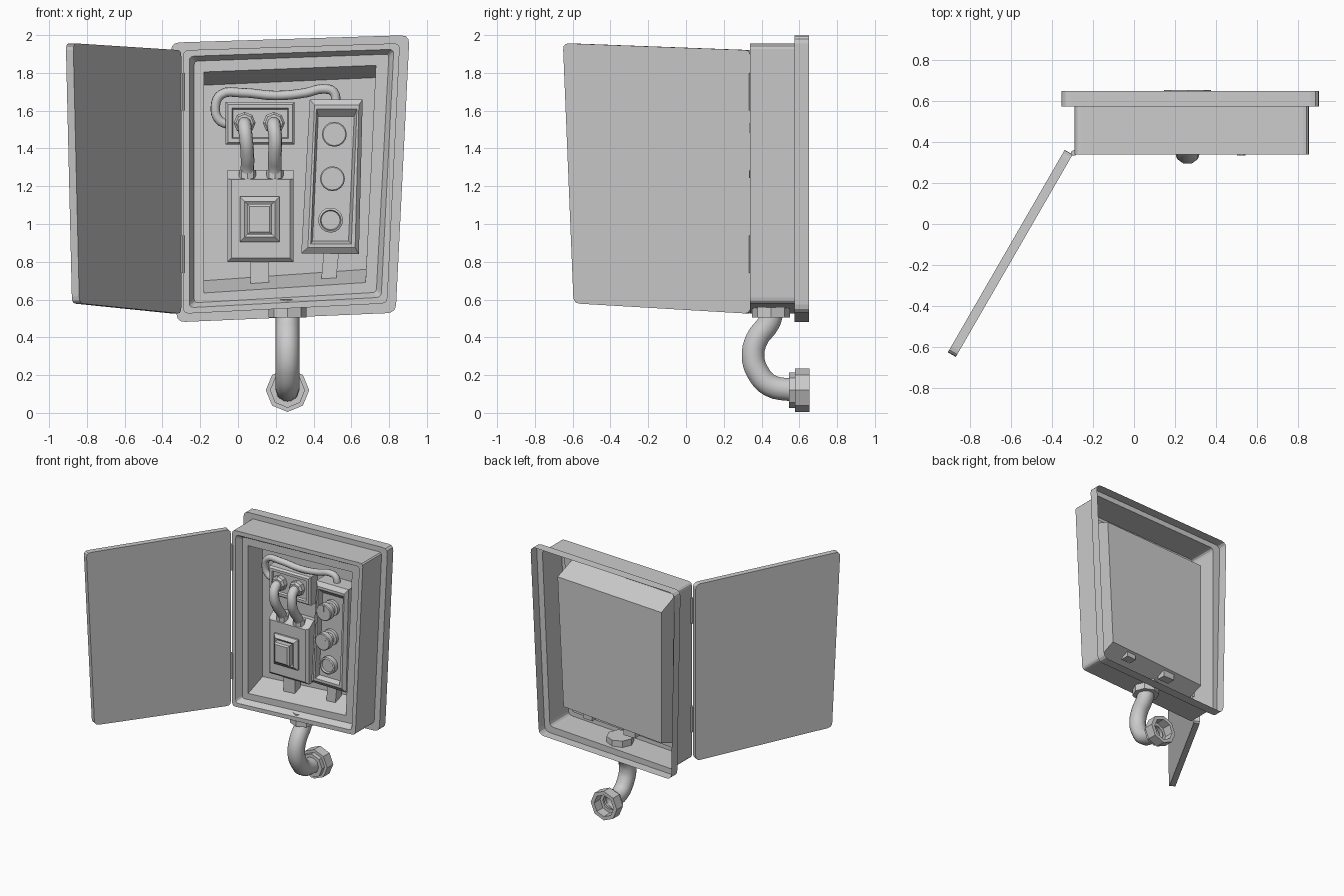
import bpy, bmesh
from math import cos, sin, pi, radians
from mathutils import Vector

if "Cube" in bpy.data.objects:
    bpy.data.objects.remove(bpy.data.objects["Cube"])


def loft(name, rings, cap_first=False, cap_last=True, smooth=False):
    """Skin a stack of equal-length rings, merging collapsed corners."""
    bm = bmesh.new()
    vs = [[bm.verts.new(p) for p in r] for r in rings]
    n = len(rings[0])
    for a, b in zip(vs, vs[1:]):
        for i in range(n):
            j = (i + 1) % n
            bm.faces.new((a[i], a[j], b[j], b[i]))
    if cap_first:
        bm.faces.new(vs[0][::-1])
    if cap_last:
        bm.faces.new(vs[-1])
    bmesh.ops.remove_doubles(bm, verts=bm.verts, dist=1e-5)
    me = bpy.data.meshes.new(name)
    bm.to_mesh(me)
    bm.free()
    ob = bpy.data.objects.new(name, me)
    bpy.context.collection.objects.link(ob)
    if smooth:
        shade(ob)
    return ob


def shade(ob):
    bpy.ops.object.select_all(action='DESELECT')
    ob.select_set(True)
    bpy.context.view_layer.objects.active = ob
    bpy.ops.object.shade_smooth_by_angle(angle=radians(40))


def ring(quad, y, r=0.0, seg=3):
    """Four x,z corners (counter-clockwise from the front), rounded by r."""
    pts = []
    for i in range(4):
        p = Vector(quad[i])
        a = p + (Vector(quad[i - 1]) - p).normalized() * r
        b = p + (Vector(quad[(i + 1) % 4]) - p).normalized() * r
        for k in range(seg + 1):
            t = k / seg
            q = a * (1 - t) ** 2 + p * 2 * t * (1 - t) + b * t * t
            pts.append((q.x, y, q.y))
    return pts


def rect(x0, x1, z0, z1):
    return [(x0, z0), (x1, z0), (x1, z1), (x0, z1)]


def inset(quad, d):
    sx, sz = (1, -1, -1, 1), (1, 1, -1, -1)
    return [(p[0] + d * a, p[1] + d * b) for p, a, b in zip(quad, sx, sz)]


def block(name, steps, **kw):
    return loft(name, [ring(q, y, 0, 1) for q, y in steps], **kw)


def turned(name, c, profile, n=8, axis='y', caps=(False, True), smooth=False):
    """Revolve (radius, position) pairs about an axis through c."""
    rings = []
    for r, t in profile:
        cs = [(c[0] + r * cos(2 * pi * i / n), c[1] + r * sin(2 * pi * i / n)) for i in range(n)]
        rings.append([(u, t, v) if axis == 'y' else (u, v, t) for u, v in cs])
    return loft(name, rings, caps[0], caps[1], smooth)


def tube(name, pts, r, caps=True):
    cu = bpy.data.curves.new(name, 'CURVE')
    cu.dimensions = '3D'
    cu.bevel_depth, cu.bevel_resolution, cu.resolution_u = r, 3, 4
    cu.use_fill_caps = caps
    s = cu.splines.new('BEZIER')
    s.bezier_points.add(len(pts) - 1)
    for b, p in zip(s.bezier_points, pts):
        b.co = p
        b.handle_left_type = b.handle_right_type = 'AUTO'
    ob = bpy.data.objects.new(name, cu)
    bpy.context.collection.objects.link(ob)
    bpy.ops.object.select_all(action='DESELECT')
    ob.select_set(True)
    bpy.context.view_layer.objects.active = ob
    bpy.ops.object.convert(target='MESH')
    shade(bpy.context.view_layer.objects.active)


# Cabinet: one open-backed shell from flange to recessed back panel
flange = [(-.325, .48), (.835, .53), (.908, 2.0), (-.355, 1.96)]
case = [(-.29, .525), (.79, .58), (.857, 1.957), (-.29, 1.92)]
mouth = [(-.18, .635), (.675, .69), (.73, 1.84), (-.18, 1.805)]
panel = [(-.18, .70), (.678, .76), (.73, 1.775), (-.18, 1.735)]
loft("cabinet_shell", [
    ring(flange, .65, .045), ring(flange, .575, .045),
    ring(case, .575, .03), ring(case, .34, .03),
    ring(inset(case, .032), .34, .025), ring(inset(case, .058), .385, .02),
    ring(mouth, .385), ring(panel, .565)])

# Door, modelled closed about its hinge edge and swung open
leaf = [(0, .525), (1.08, .58), (1.145, 1.957), (0, 1.92)]
door = loft("door", [ring(leaf, 0, .035), ring(leaf, -.045, .035)], cap_first=True)
door.location = (-.30, .34, 0)
door.rotation_euler.z = radians(240)
for i, z in enumerate((.74, 1.60)):
    turned(f"hinge_{i}", (-.295, .347), [(.014, z), (.014, z + .2)], 8, 'z', (True, True))

# Conduit below the cabinet with its collar and wall nut
turned("conduit_collar", (.262, .45), [(.1, .505), (.1, .6)], 8, 'z', (True, True))
tube("conduit", [(.262, .455, .53), (.262, .44, .48), (.262, .375, .39), (.262, .355, .30),
                 (.262, .38, .215), (.262, .445, .145), (.262, .57, .12)], .063, False)
turned("wall_nut", (.262, .12), [(.06, .58), (.085, .58), (.085, .655), (.115, .655), (.115, .578),
                                 (.093, .578), (.093, .545), (.06, .545)], 8, caps=(False, False))

# Breaker box with sloping top, push button and foot
block("breaker_box", [(rect(-.055, .295, .80, 1.285), .565), (rect(-.055, .295, .80, 1.285), .53),
                      (rect(-.055, .295, .80, 1.24), .47), (rect(-.035, .275, .82, 1.235), .45)])
btn = rect(.01, .22, .905, 1.145)
block("push_button", [(btn, .46), (btn, .435), (inset(btn, .025), .415), (inset(btn, .04), .425),
                      (inset(btn, .04), .385), (inset(btn, .052), .375)])
foot = rect(.065, .165, .665, .82)
block("breaker_foot", [(foot, .545), (foot, .475)], cap_first=True)

# Socket box above the breaker
sock = rect(-.065, .30, 1.42, 1.645)
block("socket_box", [(sock, .565), (sock, .485), (inset(sock, .012), .47),
                     (inset(sock, .032), .47), (inset(sock, .038), .485)])

# Two thick cables with octagonal plugs and terminals
for i, (x, xb) in enumerate(((.035, .05), (.19, .195))):
    turned(f"plug_{i}", (x, 1.535), [(.058, .49), (.058, .45), (.046, .435)])
    tube(f"thick_cable_{i}", [(x, .46, 1.535), (x, .415, 1.52), (x + .008, .392, 1.45),
                              (xb, .425, 1.36), (xb, .475, 1.29), (xb, .49, 1.24)], .036)
    turned(f"terminal_{i}", (xb, .49), [(.045, 1.24), (.045, 1.285)], 8, 'z', (True, True))

# Thin cable looping from socket box to control box
tube("thin_cable", [(-.05, .52, 1.525), (-.10, .515, 1.55), (-.12, .51, 1.62), (-.09, .505, 1.685),
                    (.02, .50, 1.695), (.2, .50, 1.68), (.36, .50, 1.695), (.45, .50, 1.715),
                    (.505, .50, 1.70), (.52, .50, 1.64)], .025)

# Leaning control box with recessed face and foot
ctl = [(.335, .845), (.64, .84), (.66, 1.66), (.38, 1.66)]
ctl_rim = [(.37, .875), (.62, .875), (.64, 1.63), (.405, 1.63)]
ctl_in = [(.385, .895), (.60, .895), (.63, 1.61), (.415, 1.61)]
ctl_face = [(.395, .91), (.585, .91), (.615, 1.57), (.425, 1.57)]
block("control_box", [(ctl, .565), (ctl, .44), (ctl_rim, .415), (ctl_in, .415), (ctl_face, .455)])
foot = [(.44, .70), (.52, .705), (.535, .86), (.455, .86)]
block("control_foot", [(foot, .545), (foot, .475)], cap_first=True)

# Two dial knobs with pointers, and a flat ring dial
for i, (x, z, a) in enumerate(((.51, 1.475, 90), (.50, 1.24, 45))):
    turned(f"knob_{i}", (x, z), [(.062, .46), (.062, .43), (.045, .425), (.045, .395),
                                 (.066, .385), (.066, .345), (.06, .34)], 16, smooth=True)
    d = Vector((cos(radians(a)), sin(radians(a))))
    s = Vector((d.y, -d.x)) * .006
    c = Vector((x, z))
    q = [c + d * .01 + s, c + d * .058 + s, c + d * .058 - s, c + d * .01 - s]
    block(f"pointer_{i}", [(q, .345), (q, .334)])
turned("ring_dial", (.49, 1.02), [(.066, .46), (.066, .415), (.055, .41), (.05, .425)], 16, smooth=True)
